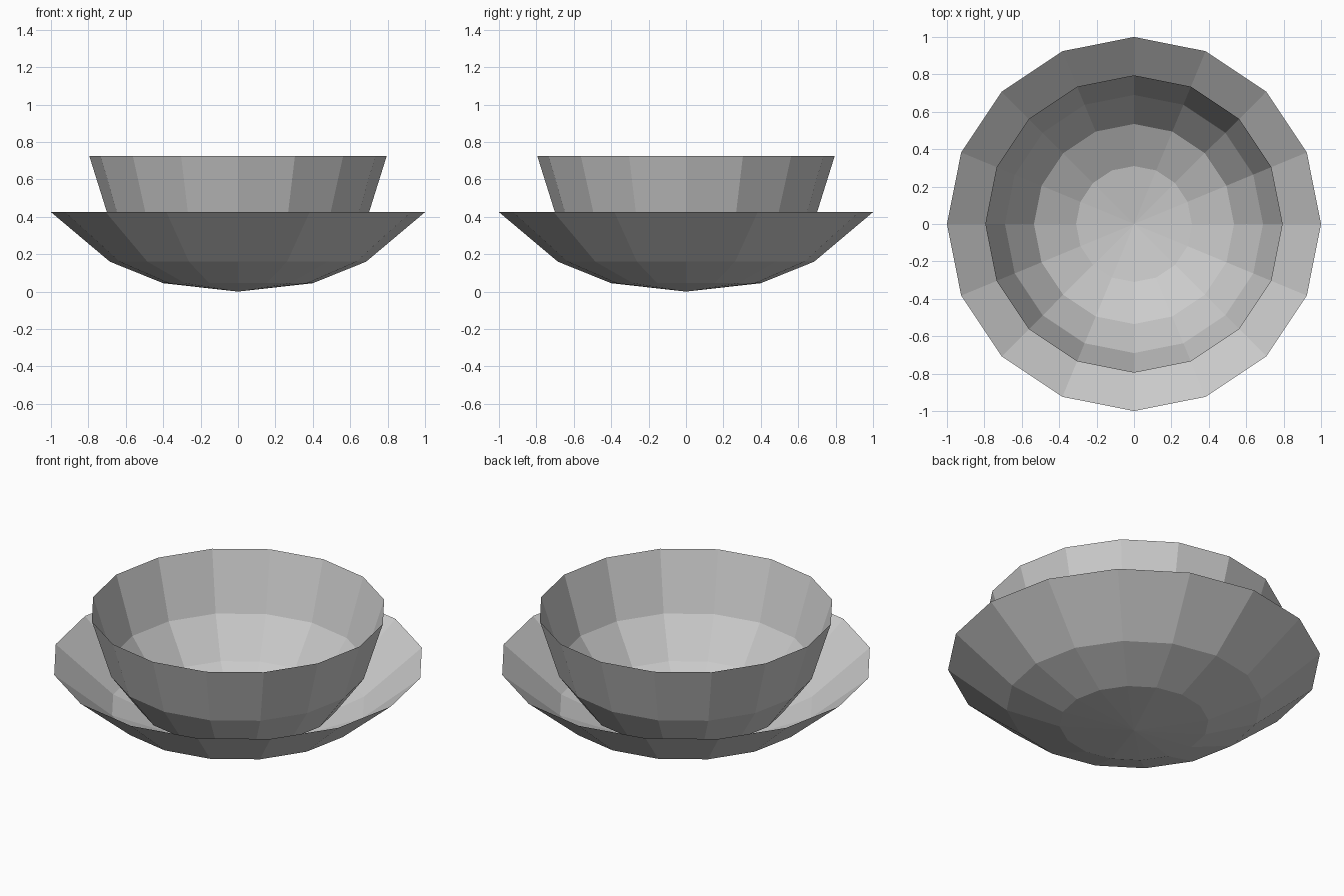
import bpy, bmesh
from math import cos, sin, tau

if "Cube" in bpy.data.objects:
    bpy.data.objects.remove(bpy.data.objects["Cube"])

SIDES = 16


def lathe(name, profile):
    """Open flat-faced shell: first profile point is the pole, rest are rings."""
    bm = bmesh.new()
    pole = bm.verts.new((0, 0, profile[0][1]))
    rings = [[bm.verts.new((r * cos(tau * i / SIDES), r * sin(tau * i / SIDES), z))
              for i in range(SIDES)] for r, z in profile[1:]]
    for i in range(SIDES):
        j = (i + 1) % SIDES
        bm.faces.new((pole, rings[0][i], rings[0][j]))
        for low, high in zip(rings, rings[1:]):
            bm.faces.new((low[i], high[i], high[j], low[j]))
    bm.normal_update()
    mesh = bpy.data.meshes.new(name)
    bm.to_mesh(mesh)
    bm.free()
    obj = bpy.data.objects.new(name, mesh)
    bpy.context.collection.objects.link(obj)
    return obj


# Wide shallow saucer
lathe("saucer", [(0, 0), (0.40, 0.045), (0.685, 0.16), (1.0, 0.425)])

# Deeper bowl resting inside it
lathe("bowl", [(0, 0.02), (0.31, 0.065), (0.535, 0.18), (0.69, 0.39), (0.795, 0.725)])
